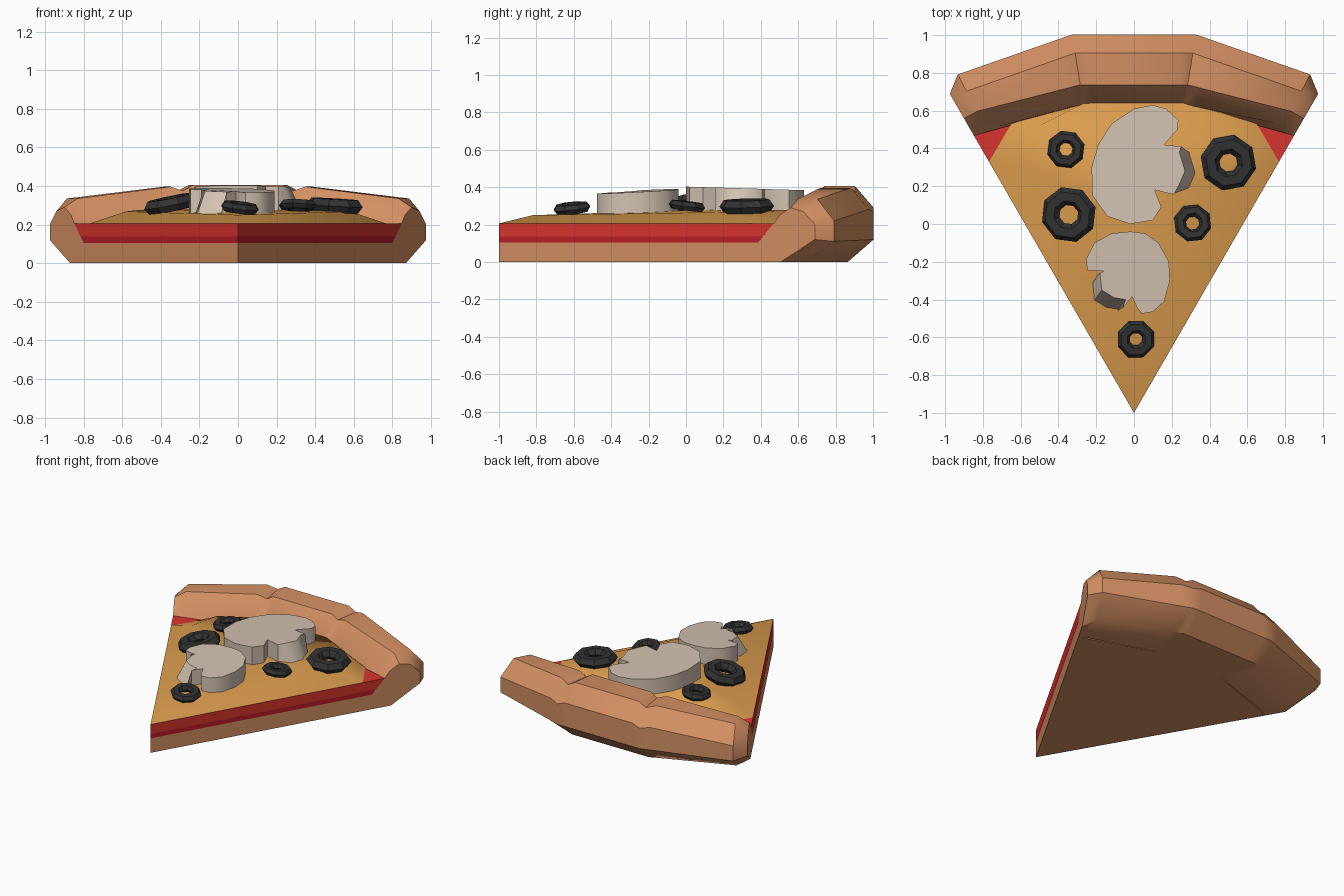
import bpy, bmesh, math
from mathutils import Vector

if "Cube" in bpy.data.objects:
    bpy.data.objects.remove(bpy.data.objects["Cube"])


def material(name, rgb):
    m = bpy.data.materials.new(name)
    m.diffuse_color = (*rgb, 1)
    m.use_nodes = True
    m.node_tree.nodes["Principled BSDF"].inputs["Base Color"].default_value = m.diffuse_color
    return m


CRUST = material("baked crust", (0.66, 0.28, 0.125))
SAUCE = material("sauce red", (0.70, 0.035, 0.028))
DARK_SAUCE = material("deep sauce red", (0.50, 0.012, 0.022))
CHEESE = material("golden cheese", (0.70, 0.33, 0.075))
MUSHROOM = material("mushroom beige", (0.65, 0.54, 0.44))
OLIVE = material("olive black", (0.032, 0.032, 0.033))


def finish(name, bm, mat, angle=35):
    bmesh.ops.recalc_face_normals(bm, faces=bm.faces[:])
    me = bpy.data.meshes.new(name)
    bm.to_mesh(me)
    bm.free()
    me.materials.append(mat)
    ob = bpy.data.objects.new(name, me)
    bpy.context.collection.objects.link(ob)
    bpy.ops.object.select_all(action='DESELECT')
    ob.select_set(True)
    bpy.context.view_layer.objects.active = ob
    bpy.ops.object.shade_smooth_by_angle(angle=math.radians(angle))
    return ob


def loft(name, rings, mat, angle=35):
    """Skin closed rings of equal length and cap both ends."""
    bm = bmesh.new()
    vs = [[bm.verts.new(p) for p in ring] for ring in rings]
    n = len(vs[0])
    for a, b in zip(vs, vs[1:]):
        for i in range(n):
            j = (i + 1) % n
            bm.faces.new((a[i], a[j], b[j], b[i]))
    bm.faces.new(vs[0])
    bm.faces.new(vs[-1])
    return finish(name, bm, mat, angle)


def polar(r, deg, z):
    """Radius and angle measured from the tip of the slice."""
    a = math.radians(deg)
    return Vector((r * math.sin(a), r * math.cos(a) - 1, z))


# dough base and two sauce layers, each a wedge
def wedge(z, r_end, r_mid):
    return [Vector((0, -1, z))] + [polar(r, d, z) for r, d in
            ((r_end, 30), (r_mid, 9.3), (r_mid, -9.3), (r_end, -30))]


loft("dough_base", [wedge(0, 1.6, 1.6), wedge(0.105, 1.6, 1.6)], CRUST)
loft("lower_sauce", [wedge(0.105, 1.6, 1.6), wedge(0.137, 1.63, 1.62)], DARK_SAUCE)
loft("upper_sauce", [wedge(0.137, 1.63, 1.62), wedge(0.205, 1.695, 1.655)], SAUCE)

# crust: three puffed straight sections with pinched seams
SEAM = [(1.6, 0), (1.6, .105), (1.655, .205), (1.655, .27), (1.76, .405),
        (1.93, .405), (2.03, .29), (2.03, .12), (1.89, 0)]
NEAR_END = [(1.6, 0), (1.6, .105), (1.69, .205), (1.72, .25), (1.80, .335),
            (1.92, .335), (2.02, .22), (2.02, .11), (1.85, 0)]
END = [(1.6, 0), (1.6, .105), (1.695, .205), (1.73, .25), (1.80, .29),
       (1.88, .27), (1.95, .20), (1.95, .12), (1.74, 0)]


def station(profile, deg):
    return [polar(r, deg, z) for r, z in profile]


def blend(a, b, t):
    return [p.lerp(q, t) for p, q in zip(a, b)]


seam_r, seam_l = station(SEAM, 9.3), station(SEAM, -9.3)


def half(s):
    seam, other = (seam_r, seam_l) if s > 0 else (seam_l, seam_r)
    near = station(NEAR_END, 27.5 * s)
    pinch = [Vector((p.x, p.y, p.z * 0.925 if p.z > 0.28 else p.z)) for p in seam]
    return [blend(seam, other, 0.09), pinch, blend(seam, near, 0.12), near,
            station(END, 30 * s)]


loft("crust", half(-1)[::-1] + half(1), CRUST, 40)

# cheese: low dome with clipped back corners
bm = bmesh.new()
outer = [(0, -1), (.767, .33), (.65, .53), (.26, .66)]
inner = [(0, -.82, .25), (.58, .31, .268), (.52, .51, .275), (.22, .66, .278)]
outer += [(-x, y) for x, y in outer[:0:-1]]
inner += [(-x, y, z) for x, y, z in inner[:0:-1]]
lo = [bm.verts.new((x, y, .206)) for x, y in outer]
hi = [bm.verts.new(p) for p in inner]
mid = bm.verts.new((0, .1, .28))
for i in range(7):
    j = (i + 1) % 7
    bm.faces.new((lo[i], lo[j], hi[j], hi[i]))
    bm.faces.new((hi[i], hi[j], mid))
bm.faces.new(lo[::-1])
finish("cheese", bm, CHEESE, 60)


# olives: eight-sided rings
def olive(name, x, y, z, r, hole, tilt_x=0, tilt_y=0):
    bpy.ops.mesh.primitive_torus_add(
        major_segments=8, minor_segments=6,
        major_radius=(r + hole) / 2, minor_radius=(r - hole) / 2,
        location=(x, y, z),
        rotation=(math.radians(tilt_x), math.radians(tilt_y), math.radians(22.5 + x * 20)))
    ob = bpy.context.object
    ob.name = name
    ob.scale.z = 0.8
    ob.data.materials.append(OLIVE)
    bpy.ops.object.shade_smooth_by_angle(angle=math.radians(35))


olive("olive_large_left", -.345, .05, .308, .15, .052, 0, -12)
olive("olive_large_right", .50, .325, .298, .15, .05, 3, 2)
olive("olive_small_left", -.36, .395, .302, .102, .036, 0, -6)
olive("olive_small_right", .31, .005, .300, .102, .036, -5, 5)
olive("olive_small_tip", .01, -.61, .288, .104, .034, 8, 4)


# mushrooms: extruded slices whose stem ends slope outward
def mushroom(name, pts, z0, z1, stem, pull, slope):
    cx = sum(p[0] for p in pts) / len(pts)
    cy = sum(p[1] for p in pts) / len(pts)
    bottom, top = [], []
    for i, (x, y) in enumerate(pts):
        bottom.append((x, y, z0))
        dx, dy = pull if i in stem else (0, 0)
        top.append((x + dx, y + dy,
                    z1 + slope[0] * (x - cx) + slope[1] * (y - cy)))
    loft(name, [bottom, top], MUSHROOM, 40)


mushroom("mushroom_large", [
    (.10, .63), (0, .61), (-.12, .53), (-.19, .42), (-.225, .30), (-.22, .15),
    (-.14, .04), (-.02, 0), (.10, .02), (.145, .09), (.11, .18), (.21, .155),
    (.30, .19), (.335, .27), (.305, .37), (.25, .41), (.16, .42), (.23, .50),
    (.235, .55), (.17, .61)],
    .25, .393, (12, 13, 14), (-.065, .01), (0, -.03))
mushroom("mushroom_small", [
    (-.02, -.04), (.06, -.05), (.13, -.10), (.185, -.20), (.19, -.30),
    (.16, -.41), (.10, -.465), (.04, -.475), (.015, -.44), (-.01, -.385),
    (-.06, -.445), (-.09, -.46), (-.15, -.45), (-.215, -.41), (-.225, -.32),
    (-.19, -.265), (-.16, -.25), (-.245, -.245), (-.255, -.19), (-.21, -.10),
    (-.12, -.05)],
    .24, .377, (11, 12, 13, 14), (.045, .06), (-.02, .05))
